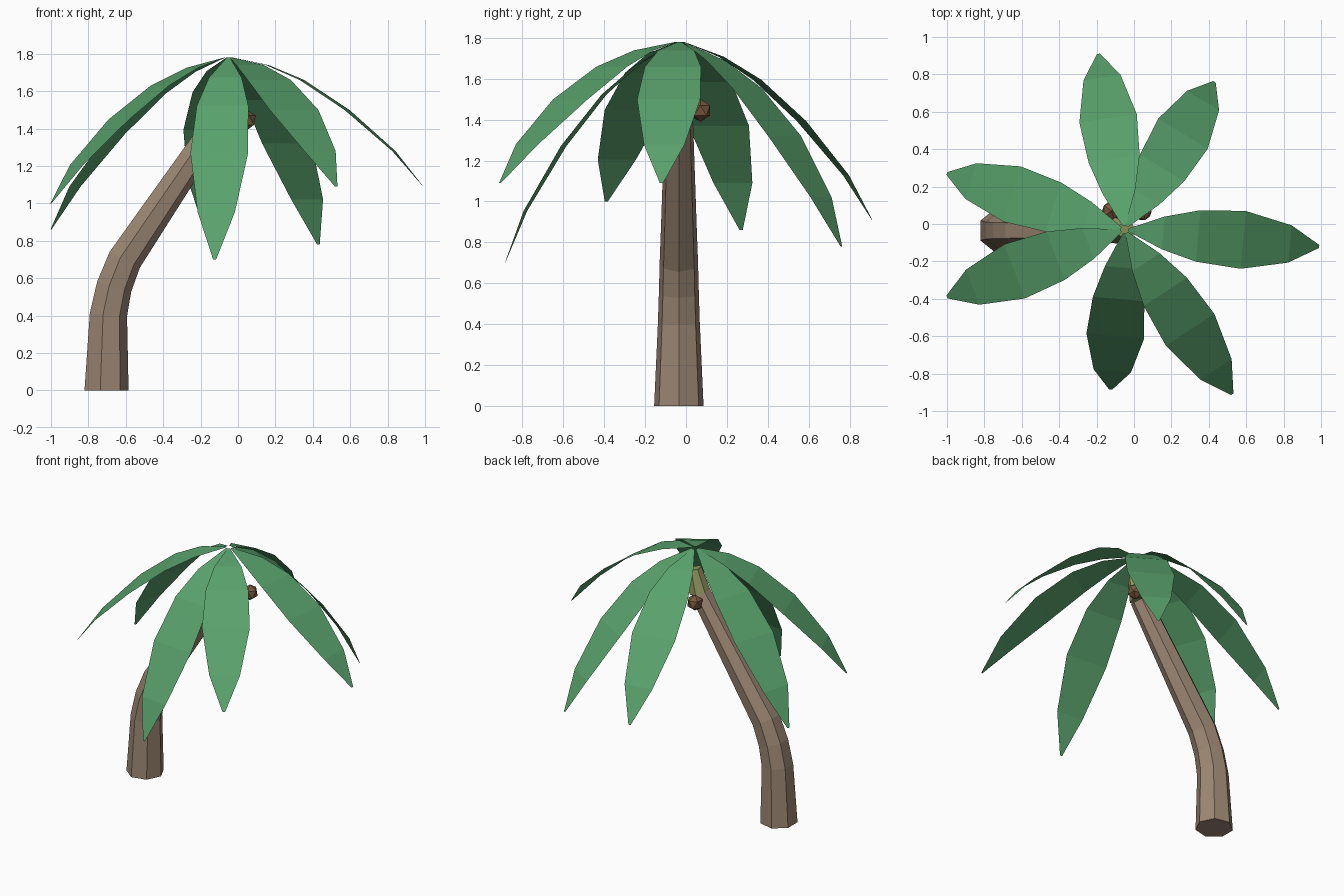
import bpy, bmesh
from math import sin, cos, pi, radians, atan2, hypot
from mathutils import Vector

if "Cube" in bpy.data.objects:
    bpy.data.objects.remove(bpy.data.objects["Cube"])


def material(name, rgb):
    m = bpy.data.materials.new(name)
    m.diffuse_color = (*rgb, 1)
    m.use_nodes = True
    m.node_tree.nodes["Principled BSDF"].inputs["Base Color"].default_value = m.diffuse_color
    return m


BARK = material("bark", (0.33, 0.24, 0.17))
LEAF = material("leaf", (0.10, 0.36, 0.15))
BUD = material("bud", (0.30, 0.32, 0.12))
NUT = material("nut", (0.20, 0.10, 0.05))


def make(name, bm, mat):
    me = bpy.data.meshes.new(name)
    bm.to_mesh(me)
    bm.free()
    me.materials.append(mat)
    ob = bpy.data.objects.new(name, me)
    bpy.context.collection.objects.link(ob)
    return ob


def tube(name, path, mat, sides=7, y=-0.035):
    """Capped tube through (x, z, radius) stations, leaning in the xz plane."""
    bm = bmesh.new()
    rings = []
    for i, (x, z, r) in enumerate(path):
        a, b = path[max(i - 1, 0)], path[min(i + 1, len(path) - 1)]
        t = Vector((b[0] - a[0], 0, b[1] - a[1])).normalized()
        if z == 0:
            t = Vector((0, 0, 1))
        u = Vector((t.z, 0, -t.x))
        rings.append([bm.verts.new(Vector((x, y, z)) + u * r * cos(k * 2 * pi / sides)
                      + Vector((0, r * sin(k * 2 * pi / sides), 0))) for k in range(sides)])
    for a, b in zip(rings, rings[1:]):
        for k in range(sides):
            n = (k + 1) % sides
            bm.faces.new((a[k], a[n], b[n], b[k]))
    bm.faces.new(rings[0][::-1])
    bm.faces.new(rings[-1])
    return make(name, bm, mat)


# Leaning trunk and the bud on top of it
tube("trunk", [(-0.709, 0, 0.124), (-0.698, 0.405, 0.105), (-0.667, 0.555, 0.100),
               (-0.610, 0.700, 0.096), (-0.505, 0.855, 0.090), (-0.085, 1.475, 0.068)], BARK)
tube("crown_bud", [(-0.085, 1.475, 0.072), (-0.040, 1.63, 0.05)], BUD)

# Coconuts
for i, (x, y) in enumerate([(0.045, 0.07), (-0.12, 0.07)]):
    bm = bmesh.new()
    bmesh.ops.create_icosphere(bm, subdivisions=1, radius=0.056)
    make(f"coconut_{i + 1}", bm, NUT).location = (x, y, 1.445)

# Fronds: one drooping profile, (out, down, half width), turned and stretched to each tip
PROFILE = [(0, 0, 0.008), (0.19, 0.04, 0.088), (0.38, 0.12, 0.138),
           (0.625, 0.28, 0.155), (0.88, 0.50, 0.10), (1.04, 0.69, 0.008)]
TIPS = [(0.99, -0.12, 1.09), (0.43, 0.76, 0.78), (-0.19, 0.91, 0.91), (-1.0, 0.27, 0.86),
        (-1.0, -0.39, 1.0), (-0.125, -0.885, 0.70), (0.525, -0.91, 1.09)]
CENTRE = Vector((-0.05, -0.03, 1.78))

for i, tip in enumerate(TIPS):
    d = Vector(tip) - CENTRE
    out = Vector((d.x, d.y, 0)).normalized()
    side = Vector((-out.y, out.x, 0))
    start = CENTRE + out * 0.02
    reach, drop = hypot(d.x, d.y) - 0.02, -d.z
    turn = atan2(drop, reach) - atan2(0.69, 1.04)
    scale = hypot(reach, drop) / hypot(1.04, 0.69)
    bm = bmesh.new()
    prev = None
    for o, dn, w in PROFILE:
        p = start + out * scale * (o * cos(turn) - dn * sin(turn))
        p.z -= scale * (o * sin(turn) + dn * cos(turn))
        row = [bm.verts.new(p - side * w), bm.verts.new(p + side * w)]
        if prev:
            bm.faces.new((prev[0], row[0], row[1], prev[1]))
        prev = row
    make(f"frond_{i + 1}", bm, LEAF)
